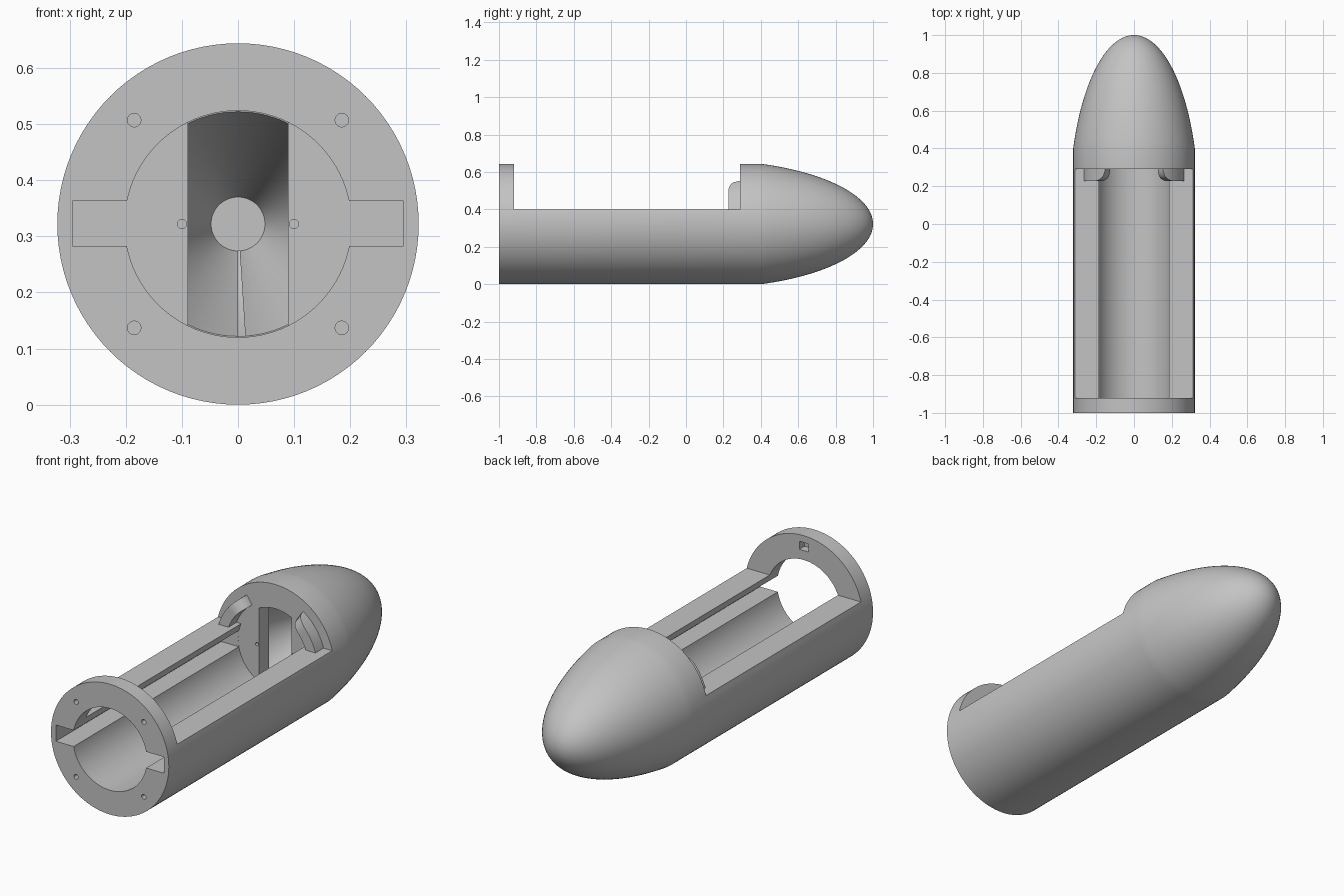
import bpy, bmesh, math

if "Cube" in bpy.data.objects:
    bpy.data.objects.remove(bpy.data.objects["Cube"])

R, CZ = 0.322, 0.322          # hull radius and axis height
BORE = 0.202
grey = bpy.data.materials.new("plain grey")
grey.diffuse_color = (0.55, 0.55, 0.55, 1)
grey.use_nodes = True
grey.node_tree.nodes["Principled BSDF"].inputs["Base Color"].default_value = grey.diffuse_color


def make(name, bm):
    bmesh.ops.recalc_face_normals(bm, faces=bm.faces)
    me = bpy.data.meshes.new(name)
    bm.to_mesh(me)
    bm.free()
    me.materials.append(grey)
    ob = bpy.data.objects.new(name, me)
    bpy.context.collection.objects.link(ob)
    return ob


def lathe(name, profile, n=96):
    """Closed solid turned about the hull axis from (radius, y) points."""
    bm = bmesh.new()
    rings = []
    for r, y in profile:
        if r < 1e-6:
            rings.append([bm.verts.new((0, y, CZ))])
        else:
            rings.append([bm.verts.new((r * math.cos(2 * math.pi * i / n), y,
                                        CZ + r * math.sin(2 * math.pi * i / n))) for i in range(n)])
    for a, b in zip(rings, rings[1:]):
        for i in range(n):
            j = (i + 1) % n
            if len(b) == 1:
                bm.faces.new((a[i], a[j], b[0]))
            else:
                bm.faces.new((a[i], a[j], b[j], b[i]))
    for ring in (rings[0], rings[-1]):
        if len(ring) > 1:
            bm.faces.new(ring)
    return make(name, bm)


def prism(name, outline, y0, y1):
    """Extrude an (x, z) outline along y."""
    bm = bmesh.new()
    a = [bm.verts.new((x, y0, z)) for x, z in outline]
    b = [bm.verts.new((x, y1, z)) for x, z in outline]
    bm.faces.new(a)
    bm.faces.new(b)
    for i in range(len(a)):
        j = (i + 1) % len(a)
        bm.faces.new((a[i], a[j], b[j], b[i]))
    return make(name, bm)


def box(name, x0, x1, y0, y1, z0, z1):
    return prism(name, [(x0, z0), (x1, z0), (x1, z1), (x0, z1)], y0, y1)


def circle(x, z, r, n=24):
    return [(x + r * math.cos(2 * math.pi * i / n), z + r * math.sin(2 * math.pi * i / n)) for i in range(n)]


def cut(target, cutter):
    mod = target.modifiers.new("cut", 'BOOLEAN')
    mod.operation, mod.solver, mod.object = 'DIFFERENCE', 'EXACT', cutter
    bpy.context.view_layer.objects.active = target
    bpy.ops.object.modifier_apply(modifier=mod.name)
    bpy.data.objects.remove(cutter)


def smooth(ob, angle):
    bpy.ops.object.select_all(action='DESELECT')
    ob.select_set(True)
    bpy.context.view_layer.objects.active = ob
    bpy.ops.object.shade_smooth_by_angle(angle=math.radians(angle))


# hull: straight tube running into a blunt rounded nose
profile = [(R, -1.0), (R, 0.4)]
for i in range(1, 33):
    t = 1 - (1 - i / 32) ** 2
    profile.append((R * math.sqrt(max(0, 1 - 0.5 * t - 0.5 * t * t)), 0.4 + 0.6 * t))
hull = lathe("hull", profile)

# main bore and the open top between end ring and bulkhead
cut(hull, lathe("bore_cutter", [(BORE, -1.1), (BORE, 0.29)]))
cut(hull, box("bay_cutter", -0.5, 0.5, -0.92, 0.29, 0.40, 0.8))
# side rail slots
cut(hull, box("slot_cutter", -0.295, 0.295, -1.1, 0.2899, 0.283, 0.363))
# conical hollow in the nose
cut(hull, lathe("cone_cutter", [(BORE, 0.37), (0.048, 0.80)]))
# tall bulkhead opening with rounded ends
half = math.acos(0.089 / BORE)
arc = [half + (math.pi - 2 * half) * i / 16 for i in range(17)]
opening = [(BORE * math.cos(a), CZ + BORE * math.sin(a)) for a in arc]
opening += [(-x, 2 * CZ - z) for x, z in opening]
cut(hull, prism("opening_cutter", opening, 0.25, 0.375))
# screw holes in end ring and bulkhead
for sx in (-1, 1):
    for sz in (-1, 1):
        cut(hull, prism("screw_cutter", circle(sx * 0.185, CZ + sz * 0.185, 0.012), -1.1, -0.95))
    cut(hull, prism("pin_cutter", circle(sx * 0.10, CZ, 0.008), 0.25, 0.36))
# lid catch recess on the inner face of the end ring
cut(hull, box("catch_cutter", -0.025, 0.025, -0.96, -0.90, 0.57, 0.61))
smooth(hull, 12)

# curved lid supports on the bulkhead, depth tapering round at the top
bm = bmesh.new()
prev, N = None, 20
for i in range(N + 1):
    a = math.radians(15 + 41 * i / N)
    t = max(0, (i / N - 0.6) / 0.4)
    y = 0.30 - (0.02 + 0.053 * math.sqrt(1 - t * t))
    ring = [bm.verts.new((r * math.cos(a), yy, CZ + r * math.sin(a)))
            for r, yy in ((0.225, 0.30), (0.276, 0.30), (0.276, y), (0.225, y))]
    if prev:
        for k in range(4):
            m = (k + 1) % 4
            bm.faces.new((prev[k], prev[m], ring[m], ring[k]))
    else:
        bm.faces.new(ring)
    prev = ring
bm.faces.new(prev)
support = make("lid_supports", bm)
mir = support.modifiers.new("mirror", 'MIRROR')
bpy.context.view_layer.objects.active = support
bpy.ops.object.modifier_apply(modifier=mir.name)
smooth(support, 30)
